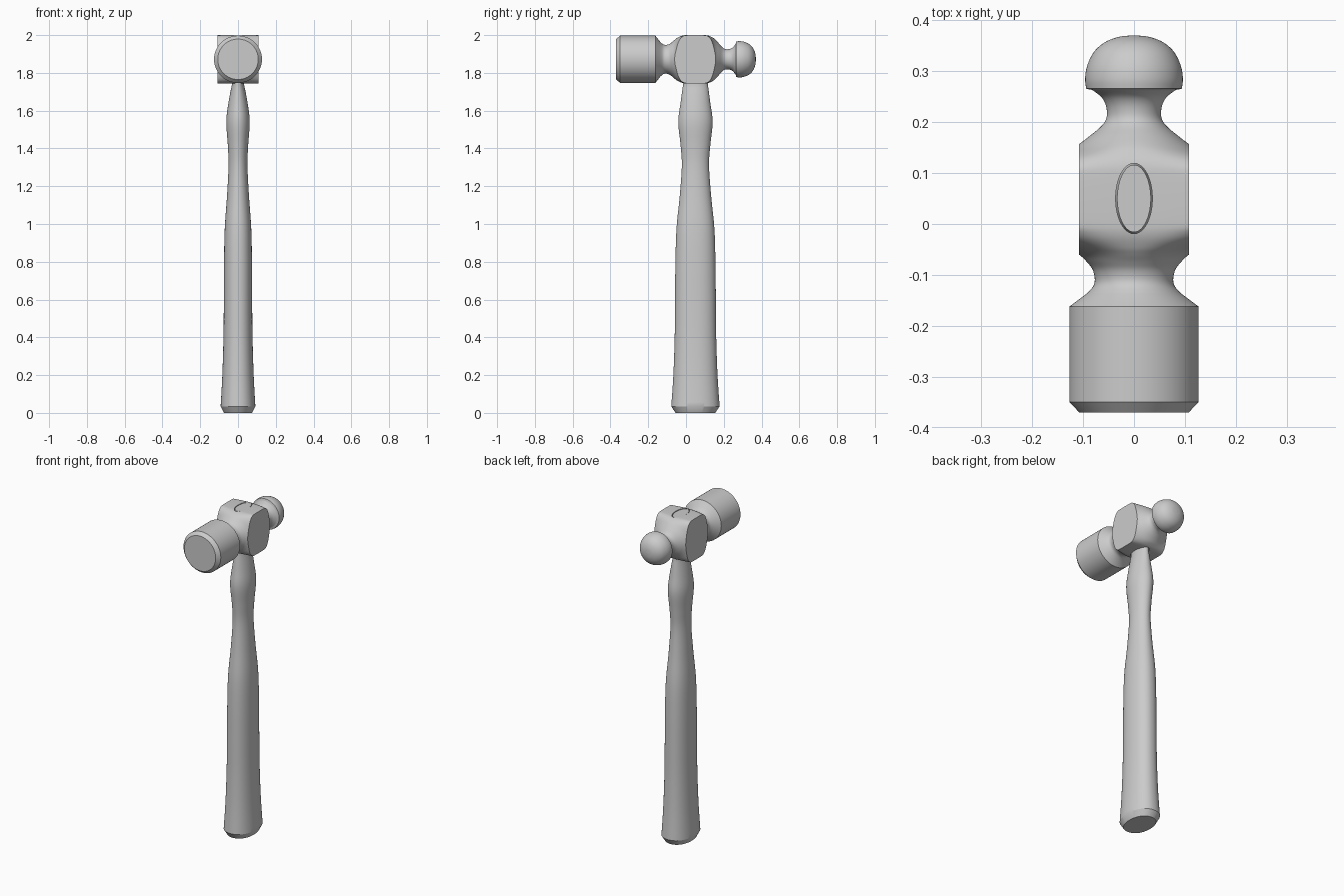
import bpy, bmesh, math
from mathutils import Vector

if "Cube" in bpy.data.objects:
    bpy.data.objects.remove(bpy.data.objects["Cube"])

HEAD_Z, HANDLE_Y, SIDES = 1.872, 0.05, 96


def spline(rows, steps=5):
    """Catmull-Rom rows through the given rows."""
    pts = [Vector(r) for r in rows]
    out = []
    for i in range(len(pts) - 1):
        a, b, c, d = pts[max(i - 1, 0)], pts[i], pts[i + 1], pts[min(i + 2, len(pts) - 1)]
        for s in range(steps):
            t = s / steps
            out.append(0.5 * (2 * b + (c - a) * t + (2 * a - 5 * b + 4 * c - d) * t ** 2
                              + (3 * b - a - 3 * c + d) * t ** 3))
    return out + [pts[-1]]


def loft(name, rows, place):
    """Skin superellipse sections (position, half_a, half_b, exponent)."""
    bm = bmesh.new()
    rings = []
    for pos, a, b, n in rows:
        ring = []
        for k in range(SIDES):
            ang = 2 * math.pi * (k + 0.5) / SIDES
            c, s = math.cos(ang), math.sin(ang)
            u = a * math.copysign(abs(c) ** (2 / n), c)
            v = b * math.copysign(abs(s) ** (2 / n), s)
            ring.append(bm.verts.new(place(pos, u, v)))
        rings.append(ring)
    for r0, r1 in zip(rings, rings[1:]):
        for k in range(SIDES):
            j = (k + 1) % SIDES
            bm.faces.new((r0[k], r0[j], r1[j], r1[k]))
    bm.faces.new(rings[0])
    bm.faces.new(rings[-1])
    bmesh.ops.recalc_face_normals(bm, faces=bm.faces)
    mesh = bpy.data.meshes.new(name)
    bm.to_mesh(mesh)
    bm.free()
    obj = bpy.data.objects.new(name, mesh)
    bpy.context.collection.objects.link(obj)
    return obj


def activate(obj):
    bpy.ops.object.select_all(action='DESELECT')
    obj.select_set(True)
    bpy.context.view_layer.objects.active = obj


def cut(obj, cutter):
    mod = obj.modifiers.new("cut", 'BOOLEAN')
    mod.operation, mod.solver, mod.object = 'DIFFERENCE', 'EXACT', cutter
    activate(obj)
    bpy.ops.object.modifier_apply(modifier=mod.name)
    bpy.data.objects.remove(cutter)


def along_y(p, u, v):
    return (u, p, HEAD_Z + v)


def along_z(p, u, v):
    return (u, HANDLE_Y + v, p)


# Head: striking face, neck, cheeks, neck, ball
poll = [(-0.37, .107, .107, 2), (-0.349, .127, .125, 2), (-0.162, .127, .125, 2)]
middle = spline([
    (-0.136, .092, .092, 2), (-0.122, .08, .08, 2), (-0.108, .077, .076, 2),
    (-0.09, .081, .08, 2), (-0.075, .092, .09, 2), (-0.06, .108, .103, 2),
    (-0.045, .135, .114, 2.3), (-0.02, .21, .125, 3), (0.01, .3, .128, 4),
    (0.09, .3, .128, 4), (0.12, .21, .125, 3), (0.143, .135, .114, 2.3),
    (0.157, .108, .103, 2), (0.175, .084, .083, 2), (0.19, .066, .066, 2),
    (0.203, .056, .056, 2), (0.217, .053, .053, 2), (0.235, .056, .056, 2),
    (0.25, .065, .065, 2), (0.263, .082, .082, 2)])
ball = [(0.265, .093, .093, 2)] + spline([
    (0.266, .094, .094, 2), (0.285, .096, .096, 2), (0.31, .092, .092, 2),
    (0.337, .079, .079, 2), (0.356, .058, .058, 2), (0.367, .03, .03, 2),
    (0.37, .002, .002, 2)])
head = loft("hammer_head", poll + middle + ball, along_y)

# Flat cheeks on both sides, and the eye for the handle
for side in (-1, 1):
    bpy.ops.mesh.primitive_cube_add(size=1, location=(side * 0.358, 0.045, HEAD_Z))
    cheek_cutter = bpy.context.object
    cheek_cutter.scale = (0.5, 0.3, 0.5)
    bpy.context.view_layer.update()
    cut(head, cheek_cutter)
cut(head, loft("eye_cutter", [(1.6, .036, .069, 2), (2.1, .036, .069, 2)], along_z))

# Handle
handle = loft("handle", [(0, .075, .105, 2.2)] + spline([
    (0.035, .092, .128, 2.2), (0.2, .083, .117, 2.2), (0.4, .077, .11, 2.2),
    (0.6, .075, .108, 2.2), (0.8, .074, .106, 2.2), (0.98, .07, .1, 2.2),
    (1.15, .058, .083, 2.1), (1.31, .05, .072, 2), (1.42, .054, .079, 2),
    (1.54, .062, .091, 2), (1.64, .051, .079, 2), (1.735, .033, .066, 2)])
    + [(1.998, .033, .066, 2)], along_z)

for obj in (head, handle):
    activate(obj)
    bpy.ops.object.shade_smooth_by_angle(angle=math.radians(30))
